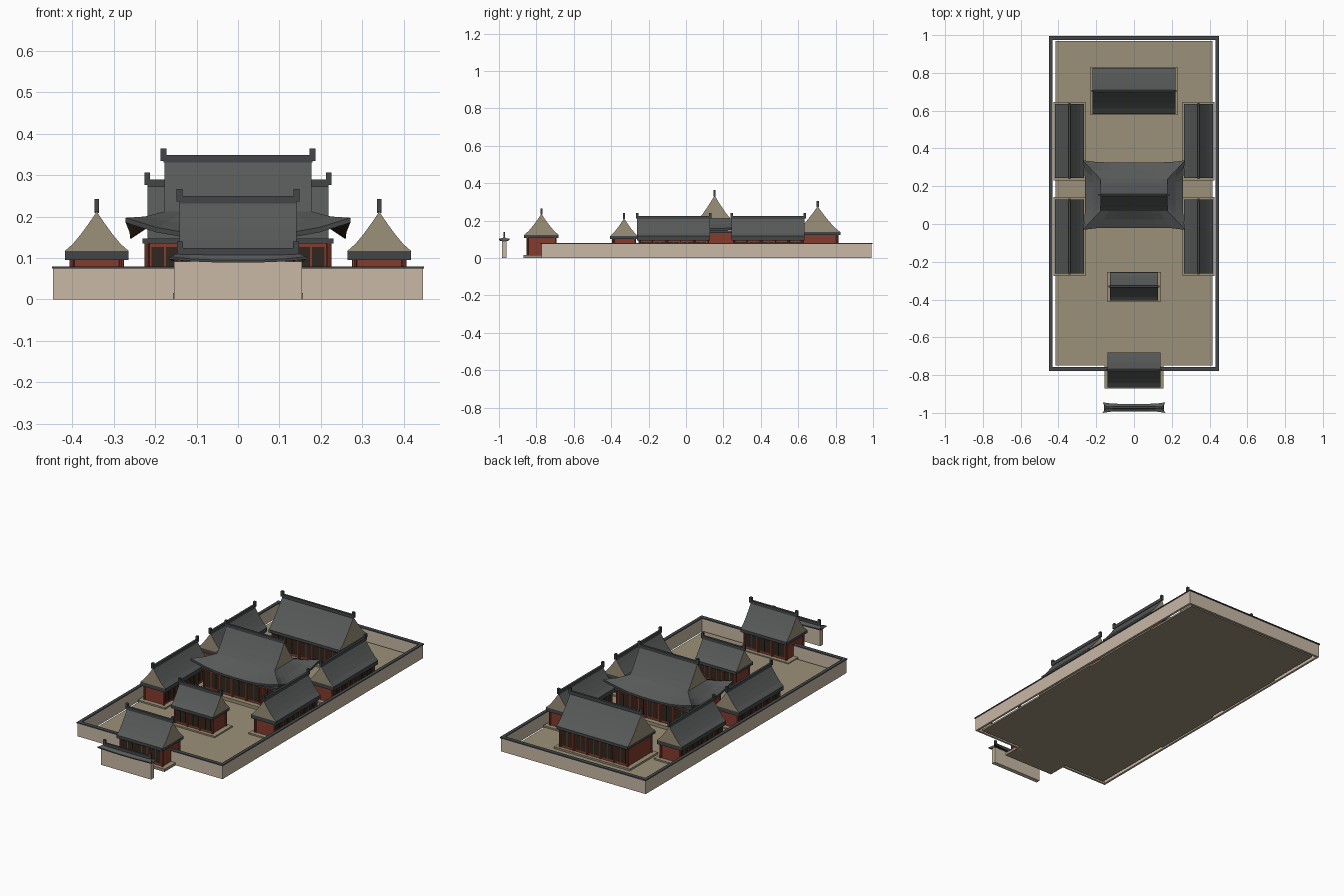
import bpy, bmesh, math
from mathutils import Matrix, Vector

if "Cube" in bpy.data.objects:
    bpy.data.objects.remove(bpy.data.objects["Cube"])


def material(name, r, g, b):
    m = bpy.data.materials.new(name)
    m.diffuse_color = (r, g, b, 1)
    m.use_nodes = True
    m.node_tree.nodes["Principled BSDF"].inputs["Base Color"].default_value = m.diffuse_color
    return m


TILE = material("roof_tile", 0.095, 0.1, 0.1)
RIDGE = material("ridge_tile", 0.055, 0.06, 0.062)
PLASTER = material("plaster", 0.58, 0.48, 0.38)
STONE = material("stone", 0.33, 0.28, 0.19)
RED = material("red_wood", 0.23, 0.045, 0.027)
DARK = material("dark_wood", 0.03, 0.02, 0.014)
UNDER = material("eave_underside", 0.06, 0.035, 0.018)


def finish(name, bm, mats, M=Matrix()):
    bmesh.ops.recalc_face_normals(bm, faces=bm.faces)
    me = bpy.data.meshes.new(name)
    bm.to_mesh(me)
    bm.free()
    for m in mats:
        me.materials.append(m)
    ob = bpy.data.objects.new(name, me)
    ob.matrix_world = M
    bpy.context.collection.objects.link(ob)
    return ob


def boxes(name, spans, mat, M=Matrix()):
    """One object from (x0, x1, y0, y1, z0, z1) spans."""
    bm = bmesh.new()
    for x0, x1, y0, y1, z0, z1 in spans:
        T = Matrix.Translation(((x0 + x1) / 2, (y0 + y1) / 2, (z0 + z1) / 2))
        bmesh.ops.create_cube(bm, size=1, matrix=T @ Matrix.Diagonal((x1 - x0, y1 - y0, z1 - z0, 1)))
    return finish(name, bm, [mat], M)


def centred(hx, hy, z0, z1):
    return (-hx, hx, -hy, hy, z0, z1)


def ridge(name, w, z, M, t=0.006):
    # ridge beam with an upright ornament at each end
    boxes(name + "_ridge", [centred(w, t, z - 0.004, z + 0.014)], RIDGE, M)
    boxes(name + "_ridge_ornaments",
          [(s * w - 0.007, s * w + 0.007, -t, t, z, z + 0.03) for s in (-1, 1)], RIDGE, M)


def gable_roof(name, w, d, z0, z1, M, power=1.25):
    # concave gabled prism, tile slopes and stone-coloured ends
    n = 4
    half = [(d * (1 - i / n), z0 + (z1 - z0) * (i / n) ** power) for i in range(n + 1)]
    prof = half + [(-y, z) for y, z in reversed(half[:-1])]
    bm = bmesh.new()
    a, b = [[bm.verts.new((s * w, y, z)) for y, z in prof] for s in (-1, 1)]
    for i in range(len(prof)):
        j = (i + 1) % len(prof)
        bm.faces.new((a[i], a[j], b[j], b[i]))
    for ring in (a, b):
        bm.faces.new(ring).material_index = 1
    finish(name + "_roof", bm, [TILE, STONE], M)


def skirt_roof(name, outer, inner, z0, z1, lift, flare, thick, M):
    # swept eaves with raised corners, lofted through closed rings
    n = 8

    def ring(t, dz, sag=0.0):
        pts = []
        hx = outer[0] + (inner[0] - outer[0]) * t
        hy = outer[1] + (inner[1] - outer[1]) * t
        for k in range(4):
            for i in range(n):
                u = -1 + 2 * i / n
                c = abs(u) ** 3 * (1 - t)
                x, y = [(u, -1), (1, u), (-u, 1), (-1, -u)][k]
                g = flare * abs(u) ** 6 * (1 - t)
                pts.append(Vector((x * hx + math.copysign(g, x), y * hy + math.copysign(g, y),
                                   z0 + (z1 - z0) * t + lift * c + dz - sag)))
        return pts

    bm = bmesh.new()
    rings = [[bm.verts.new(p) for p in r] for r in
             (ring(1, -thick), ring(0, -thick), ring(0, 0), ring(0.5, 0, (z1 - z0) * 0.08), ring(1, 0))]
    for k, (r, s) in enumerate(zip(rings, rings[1:] + rings[:1])):
        for i in range(4 * n):
            j = (i + 1) % (4 * n)
            f = bm.faces.new((r[i], r[j], s[j], s[i]))
            f.material_index = (1, 2, 0, 0, 1)[k]
    finish(name + "_eaves", bm, [TILE, UNDER, RIDGE], M)


def body(name, hx, hy, z0, z1, bays, M):
    # red walls, dark lattice panels front and back, round columns
    boxes(name + "_walls", [centred(hx, hy, z0, z1)], RED, M)
    step = 2 * hx / bays
    panels = []
    for s in (-1, 1):
        for i in range(bays):
            c = -hx + step * (i + 0.5)
            for k in (-1, 1):
                m = c + k * step * 0.2
                panels.append((m - step * 0.17, m + step * 0.17, s * hy - 0.002, s * hy + 0.002,
                               z0 + 0.012, z1 - 0.014))
    boxes(name + "_panels", panels, DARK, M)
    bm = bmesh.new()
    for s in (-1, 1):
        for i in range(bays + 1):
            T = Matrix.Translation((-hx + step * i, s * hy, (z0 + z1) / 2))
            bmesh.ops.create_cone(bm, cap_ends=True, segments=8, radius1=0.006, radius2=0.006,
                                  depth=z1 - z0, matrix=T)
    finish(name + "_columns", bm, [RED], M)


def gabled_hall(name, cx, cy, w, d, px, py, base, eave, band, peak, bays, turn=0):
    M = Matrix.Translation((cx, cy, 0)) @ Matrix.Rotation(turn, 4, 'Z')
    boxes(name + "_platform", [centred(px, py, 0, base)], STONE, M)
    body(name, w - 0.012, d - 0.017, base, eave + 0.004, bays, M)
    boxes(name + "_eave_band", [centred(w, d, eave, band)], RIDGE, M)
    gable_roof(name, w, d, band, peak, M)
    ridge(name, w, peak, M)


# courtyard paving
boxes("courtyard_paving", [(-0.416, 0.416, -0.75, 0.97, 0, 0.01)], STONE)

# perimeter wall with tiled coping, open at the gate
def wall_runs(o, i, z0, z1):
    yf, yb = -0.767, 0.985
    runs = []
    for s in (-1, 1):
        runs.append((min(s * 0.44 - i, s * 0.44 + i), max(s * 0.44 - i, s * 0.44 + i), yf - o, yb + o, z0, z1))
        xs = sorted((s * 0.125, s * (0.44 - i)))
        runs.append((xs[0], xs[1], yf - o, yf + o, z0, z1))
    runs.append((-0.44 + i, 0.44 - i, yb - o, yb + o, z0, z1))
    return runs


boxes("perimeter_wall", wall_runs(0.006, 0.006, 0, 0.074), PLASTER)
boxes("perimeter_wall_coping", wall_runs(0.011, 0.009, 0.074, 0.08), RIDGE)

# screen wall in front of the gate
S = Matrix.Translation((0, -0.972, 0))
boxes("screen_wall", [centred(0.154, 0.012, 0, 0.092)], PLASTER, S)
skirt_roof("screen_wall", (0.158, 0.02), (0.15, 0.002), 0.095, 0.11, 0.008, 0.008, 0.006, S)
ridge("screen_wall", 0.14, 0.11, S, 0.005)

# gabled halls on the axis
gabled_hall("front_gate", 0, -0.773, 0.141, 0.092, 0.157, 0.097, 0.015, 0.107, 0.124, 0.236, 3)
gabled_hall("inner_gate", 0, -0.331, 0.128, 0.075, 0.143, 0.078, 0.018, 0.102, 0.118, 0.212, 3)
gabled_hall("rear_hall", 0, 0.704, 0.219, 0.122, 0.234, 0.124, 0.02, 0.122, 0.138, 0.276, 5)

# four side halls facing the axis
for side, s in (("left", -1), ("right", 1)):
    for pos, y in (("front", -0.066), ("back", 0.439)):
        gabled_hall(f"{pos}_{side}_side_hall", s * 0.341, y, 0.195, 0.077, 0.208, 0.084,
                    0.018, 0.095, 0.117, 0.212, 5, s * math.pi / 2)

# main hall with a hip-and-gable roof
C = Matrix.Translation((0, 0.153, 0))
boxes("main_hall_platform", [centred(0.245, 0.165, 0, 0.028)], STONE, C)
body("main_hall", 0.22, 0.138, 0.028, 0.14, 5, C)
boxes("main_hall_beam", [centred(0.231, 0.145, 0.135, 0.147)], RIDGE, C)
skirt_roof("main_hall", (0.26, 0.173), (0.178, 0.085), 0.157, 0.212, 0.04, 0.011, 0.012, C)
gable_roof("main_hall", 0.178, 0.085, 0.211, 0.334, C, 1.15)
ridge("main_hall", 0.18, 0.334, C)
